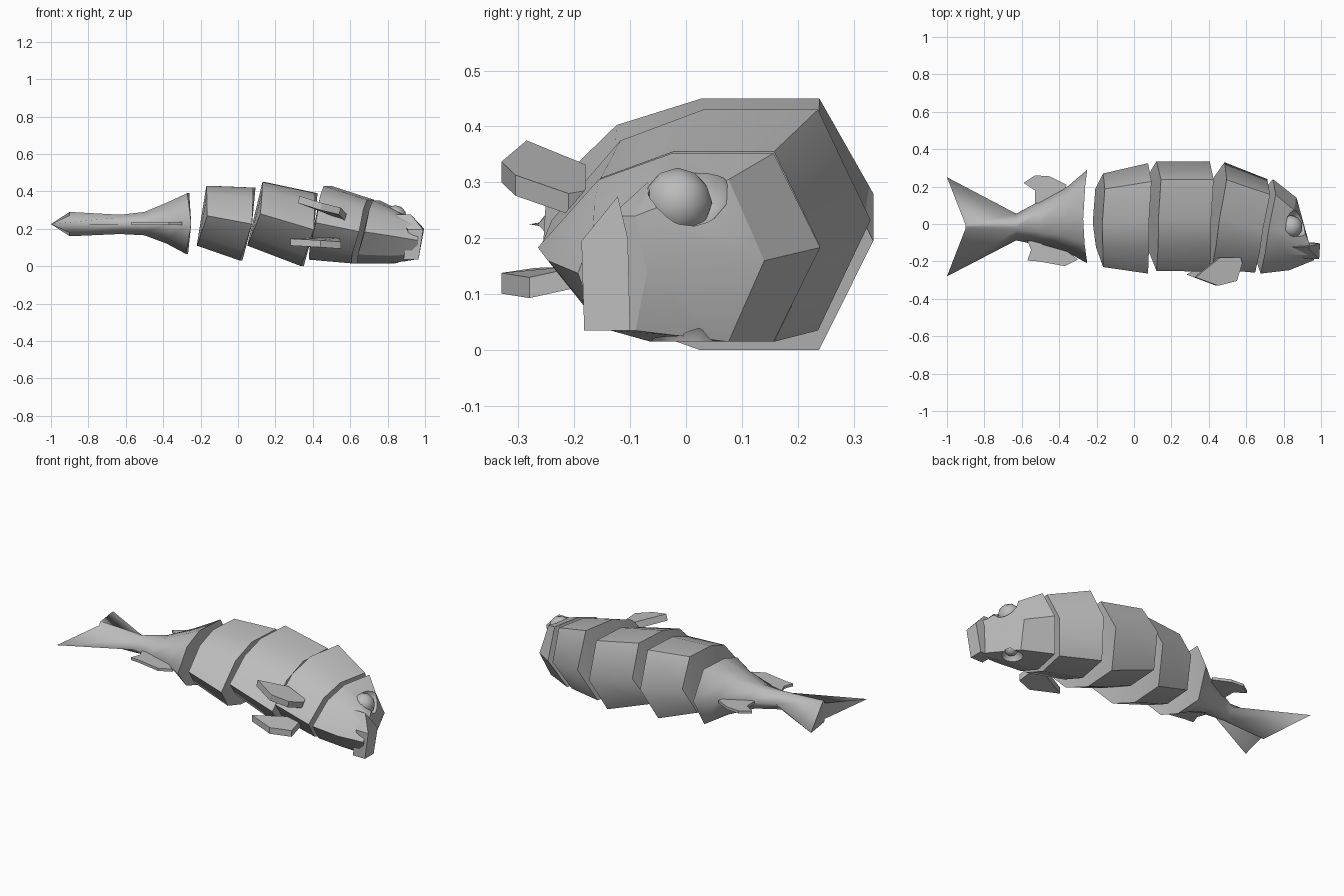
import bpy, bmesh
from mathutils import Matrix, Vector

if "Cube" in bpy.data.objects:
    bpy.data.objects.remove(bpy.data.objects["Cube"])

grey = bpy.data.materials.new("stone grey")
grey.use_nodes = True
grey.diffuse_color = (0.5, 0.5, 0.5, 1)
grey.node_tree.nodes["Principled BSDF"].inputs["Base Color"].default_value = (0.5, 0.5, 0.5, 1)

# Body cross-section: back, upper side, belly, lower side
SECTION = [(1, 0), (.67, 1), (-.05, 1), (-.57, .72), (-1, 0),
           (-.57, -.72), (-.05, -1), (.67, -1)]


def smooth(ob, angle):
    bpy.ops.object.select_all(action='DESELECT')
    ob.select_set(True)
    bpy.context.view_layer.objects.active = ob
    bpy.ops.object.shade_smooth_by_angle(angle=angle)


def finish(name, bm, angle):
    bmesh.ops.recalc_face_normals(bm, faces=bm.faces)
    mesh = bpy.data.meshes.new(name)
    bm.to_mesh(mesh)
    bm.free()
    mesh.materials.append(grey)
    ob = bpy.data.objects.new(name, mesh)
    bpy.context.collection.objects.link(ob)
    smooth(ob, angle)
    return ob


def ring(x, belly, back, low, high, tilt=0, yaw=0, bow=.03, pinch=1):
    """Section leaning with height (tilt) and across the body (yaw), bowed at the ridges."""
    half_y, half_z = (back - belly) / 2, (high - low) / 2
    points = []
    for u, v in SECTION:
        if abs(u) < 1:
            u *= pinch
        points.append((x + tilt * v * half_z + yaw * u * half_y + bow * u * u,
                       (back + belly) / 2 + u * half_y,
                       (high + low) / 2 + v * half_z))
    return points


def loft(name, rings, angle=1.04):
    """Skin the rings and cap both ends with crisp edges."""
    bm = bmesh.new()
    loops = [[bm.verts.new(p) for p in r] for r in rings]
    n = len(SECTION)
    for a, b in zip(loops, loops[1:]):
        for i in range(n):
            j = (i + 1) % n
            bm.faces.new((a[i], a[j], b[j], b[i]))
    for r in (loops[0], loops[-1]):
        for ids in ((0, 1, 7), (1, 2, 6, 7), (2, 3, 5, 6), (3, 4, 5)):
            bm.faces.new([r[i] for i in ids])
        for i in range(n):
            bm.edges.get((r[i], r[(i + 1) % n])).smooth = False
    return finish(name, bm, angle)


def plate(name, points, offset):
    """Closed slab from an outline pushed along an offset."""
    bm = bmesh.new()
    a = [bm.verts.new(p) for p in points]
    b = [bm.verts.new(Vector(p) + Vector(offset)) for p in points]
    bm.faces.new(a)
    bm.faces.new(b[::-1])
    for i in range(len(a)):
        j = (i + 1) % len(a)
        bm.faces.new((a[i], b[i], b[j], a[j]))
    return finish(name, bm, 0.3)


def ball(name, center, radius):
    bm = bmesh.new()
    bmesh.ops.create_icosphere(bm, subdivisions=2, radius=radius,
                               matrix=Matrix.Translation(center))
    return finish(name, bm, 0.9)


# Three separate body segments
loft("rear_body_segment", [ring(-.195, -.23, .27, .11, .43, .16),
                           ring(.045, -.265, .325, .03, .42, .18)])
loft("middle_body_segment", [ring(.09, -.25, .335, .11, .45, .24),
                             ring(.375, -.255, .335, 0, .39, .19)])
loft("front_body_segment", [ring(.42, -.24, .33, .035, .43, .2, .12),
                            ring(.65, -.26, .24, .015, .355, .25, .13)])

# Head tapering to the snout, with eye sockets
head = loft("head", [ring(.68, -.265, .24, .015, .352, .25, .13),
                     ring(.82, -.247, .14, .015, .305, .05, .1),
                     ring(.945, -.193, -.07, .035, .24, 0, -.3, 0)])
for center, radius in (((.885, .005, .295), .078), ((.83, -.005, .005), .06)):
    cutter = ball("socket_cutter", center, radius)
    cutter.hide_render = True
    cut = head.modifiers.new("socket", 'BOOLEAN')
    cut.operation = 'DIFFERENCE'
    cut.object = cutter
    bpy.context.view_layer.objects.active = head
    bpy.ops.object.modifier_apply(modifier=cut.name)
    bpy.data.objects.remove(cutter)
smooth(head, 0.5)
ball("upper_eye", (.84, -.015, .264), .062)
ball("lower_eye", (.825, -.02, .07), .04)

# Lip plate at the front of the head
plate("mouth", [(.925, -.122, .275), (.99, -.187, .195), (.965, -.182, .035),
                (.965, -.1, .035), (.995, -.104, .2)], (-.08, 0, 0))

# Tail stem flaring into a forked tail fin
loft("tail", [ring(-.275, -.21, .29, .065, .39, .02, 0, .025),
              ring(-.38, -.155, .205, .12, .34, pinch=.85),
              ring(-.5, -.115, .125, .165, .29, bow=0, pinch=.7),
              ring(-.63, -.088, .055, .172, .275, bow=0, pinch=.4),
              ring(-.9, -.28, .25, .16, .29, bow=-.1, pinch=.05)], 3.1)

# Small thin fins on the tail stem
plate("back_tail_fin", [(-.59, .22, .235), (-.53, .26, .235), (-.45, .255, .235),
                        (-.36, .21, .235), (-.4, .13, .235), (-.53, .11, .235),
                        (-.53, .18, .235)], (0, 0, -.016))
plate("belly_tail_fin", [(-.57, -.195, .235), (-.51, -.2, .235), (-.37, -.225, .235),
                         (-.3, -.19, .235), (-.42, -.1, .235), (-.57, -.09, .235),
                         (-.55, -.14, .235)], (0, 0, -.016))

# Paired side fins
plate("upper_side_fin", [(.33, -.285, .375), (.46, -.18, .332), (.57, -.18, .285),
                         (.58, -.21, .28), (.55, -.305, .313), (.45, -.33, .337)],
      (-.01, 0, -.037))
plate("lower_side_fin", [(.28, -.27, .147), (.45, -.18, .15), (.54, -.18, .152),
                         (.55, -.28, .13), (.44, -.33, .138)],
      (0, 0, -.037))
